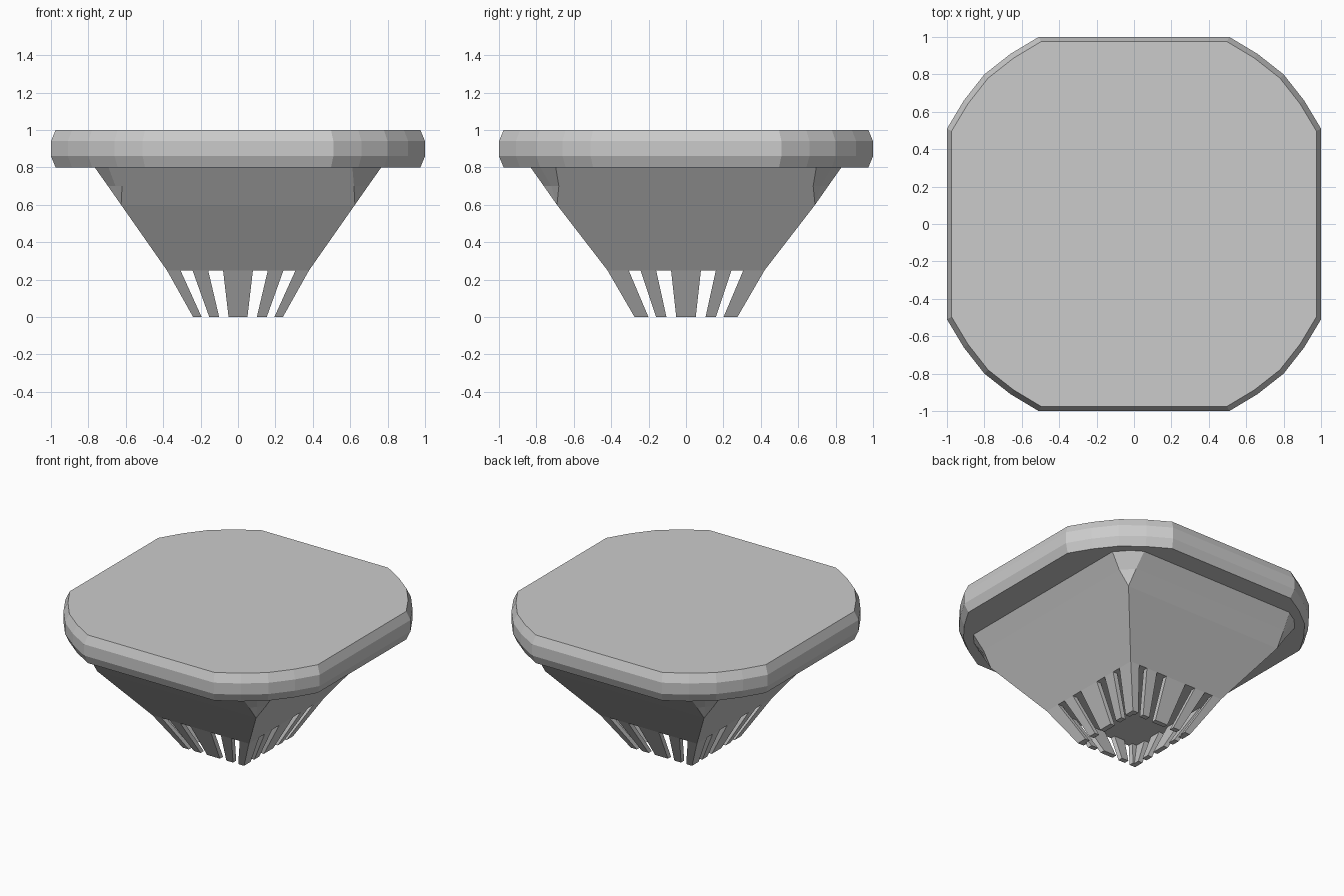
import bpy, bmesh

if "Cube" in bpy.data.objects:
    bpy.data.objects.remove(bpy.data.objects["Cube"])


def loft(name, rings):
    """Flat-faced solid from a stack of (z, [(x, y), ...]) rings."""
    bm = bmesh.new()
    loops = [[bm.verts.new((x, y, z)) for x, y in pts] for z, pts in rings]
    n = len(loops[0])
    for a, b in zip(loops, loops[1:]):
        for i in range(n):
            j = (i + 1) % n
            bm.faces.new((a[i], a[j], b[j], b[i]))
    bm.faces.new(loops[0][::-1])
    bm.faces.new(loops[-1])
    bmesh.ops.remove_doubles(bm, verts=bm.verts, dist=1e-5)
    bmesh.ops.recalc_face_normals(bm, faces=bm.faces)
    me = bpy.data.meshes.new(name)
    bm.to_mesh(me)
    bm.free()
    ob = bpy.data.objects.new(name, me)
    bpy.context.collection.objects.link(ob)
    return ob


def four_way(quad):
    """Mirror a quarter outline (running from +y to +x) into a closed outline."""
    r = quad[::-1]
    return (quad + [(x, -y) for x, y in r] + [(-x, -y) for x, y in quad]
            + [(-x, y) for x, y in r])


# Rounded square slab with bevelled rims
corner = [(0.51, 1), (0.66, 0.91), (0.80, 0.80), (0.91, 0.66), (1, 0.51)]
outer = four_way(corner)
inner = [(x * 0.975, y * 0.975) for x, y in outer]
loft("top_slab", [(0.8, inner), (0.86, outer), (0.94, outer), (1.0, inner)])

# Tapered body, its corners cut back just below the slab
LOW = (0.38, 0.42)
loft("tapered_body", [
    (0.25, four_way([LOW] * 3)),
    (0.6, four_way([(0.625, 0.69)] * 3)),
    (0.7, four_way([(0.62, 0.76), (0.655, 0.72), (0.695, 0.68)])),
    (0.82, four_way([(0.61, 0.845), (0.70, 0.79), (0.78, 0.70)])),
])

# Slotted foot: slats separated by open slots
FOOT = (0.24, 0.275)
T = 0.035
UX = (0.21, 0.42, 0.64, 0.81)
UY = (0.19, 0.38, 0.58, 0.73)


def slat(name, foot):
    loft(name, [(0.0, foot(*FOOT)), (0.25, foot(*LOW))])


for s in (1, -1):
    for a, b in ((-UX[0], UX[0]), (UX[1], UX[2]), (-UX[2], -UX[1])):
        slat("front_back_slat", lambda w, d: [
            (w * a, s * d), (w * b, s * d), (w * b, s * (d - T)), (w * a, s * (d - T))])
    for a, b in ((-UY[0], UY[0]), (UY[1], UY[2]), (-UY[2], -UY[1])):
        slat("side_slat", lambda w, d: [
            (s * w, d * a), (s * w, d * b), (s * (w - T), d * b), (s * (w - T), d * a)])
    for q in (1, -1):
        slat("corner_slat", lambda w, d: [(s * x, q * y) for x, y in (
            (w * UX[3], d), (w, d), (w, d * UY[3]),
            (w - T, d * UY[3]), (w - T, d - T), (w * UX[3], d - T))])
